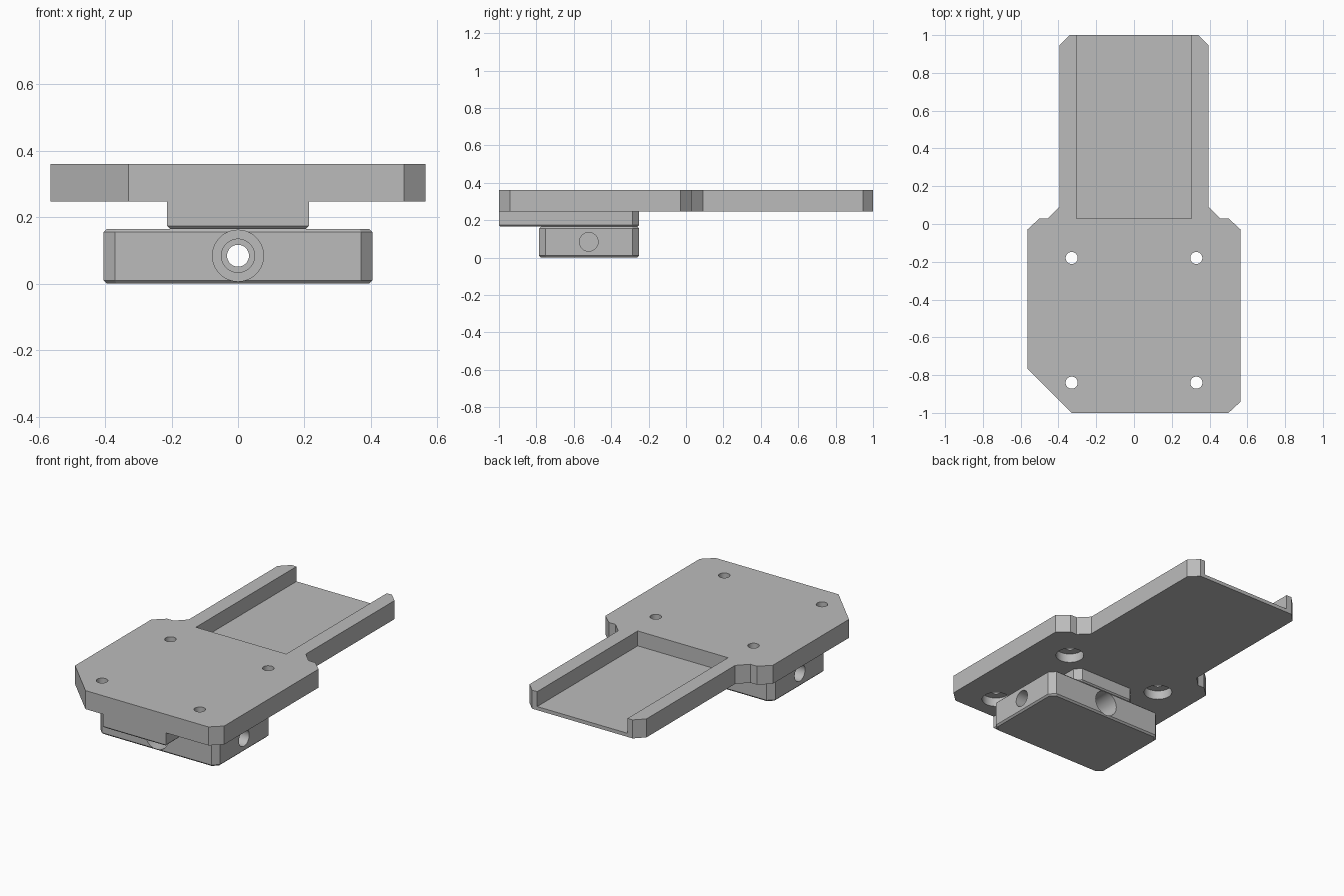
import bpy, bmesh, math
from mathutils import Matrix, Vector

cube = bpy.data.objects.get("Cube")
if cube:
    bpy.data.objects.remove(cube, do_unlink=True)

grey = bpy.data.materials.new("plain grey")
grey.use_nodes = True
colour = (0.5, 0.5, 0.5, 1)
grey.diffuse_color = colour
grey.node_tree.nodes["Principled BSDF"].inputs["Base Color"].default_value = colour


def finish(name, bm):
    mesh = bpy.data.meshes.new(name)
    bmesh.ops.recalc_face_normals(bm, faces=bm.faces)
    bm.to_mesh(mesh)
    bm.free()
    mesh.materials.append(grey)
    obj = bpy.data.objects.new(name, mesh)
    bpy.context.collection.objects.link(obj)
    return obj


def prism(name, outline, z0, z1, rims=(), bevel=0.01):
    """Extrude an outline upwards, chamfering the rims at the given heights."""
    bm = bmesh.new()
    base = bm.faces.new([bm.verts.new((x, y, z0)) for x, y in outline])
    top = bmesh.ops.extrude_face_region(bm, geom=[base], use_keep_orig=True)["geom"]
    bmesh.ops.translate(bm, vec=(0, 0, z1 - z0),
                        verts=[v for v in top if isinstance(v, bmesh.types.BMVert)])
    bmesh.ops.recalc_face_normals(bm, faces=bm.faces)
    edges = [e for e in bm.edges if any(all(abs(v.co.z - z) < 1e-5 for v in e.verts) for z in rims)]
    if edges:
        bmesh.ops.bevel(bm, geom=edges, offset=bevel, segments=1, affect='EDGES')
    return finish(name, bm)


def rod(start, end, radius):
    """Cylindrical cutter between two points."""
    a, b = Vector(start), Vector(end)
    turn = (b - a).to_track_quat('Z', 'Y').to_matrix().to_4x4()
    bm = bmesh.new()
    bmesh.ops.create_cone(bm, cap_ends=True, segments=48, radius1=radius, radius2=radius,
                          depth=(b - a).length, matrix=Matrix.Translation((a + b) / 2) @ turn)
    return finish("hole_cutter", bm)


def cut(obj, cutters):
    for cutter in cutters:
        mod = obj.modifiers.new("cut", 'BOOLEAN')
        mod.operation, mod.solver, mod.object = 'DIFFERENCE', 'EXACT', cutter
        cutter.hide_render = True
    bpy.context.view_layer.update()
    result = bpy.data.meshes.new_from_object(obj.evaluated_get(bpy.context.evaluated_depsgraph_get()))
    obj.modifiers.clear()
    obj.data = result
    for cutter in cutters:
        bpy.data.objects.remove(cutter, do_unlink=True)
    bpy.ops.object.select_all(action='DESELECT')
    obj.select_set(True)
    bpy.context.view_layer.objects.active = obj
    bpy.ops.object.shade_smooth_by_angle(angle=math.radians(20))


# Top plate: wide body with a narrower tongue and one large corner cut
bottom, top = 0.247, 0.36
side = [(0.565, -0.03), (0.5, 0.03), (0.455, 0.03), (0.395, 0.09), (0.395, 0.945), (0.34, 1)]
outline = [(-0.33, -1), (0.5, -1), (0.565, -0.94)] + side
outline += [(-x, y) for x, y in reversed(side)] + [(-0.565, -0.765)]
plate = prism("top_plate", outline, bottom, top)

# Open-ended pocket in the tongue and four counterbored screw holes
pocket = prism("pocket_cutter", [(-0.305, 0.03), (0.305, 0.03), (0.305, 1.1), (-0.305, 1.1)],
               bottom + 0.022, 0.5)
holes = [pocket]
for x in (-0.33, 0.33):
    for y in (-0.84, -0.18):
        holes += [rod((x, y, 0.2), (x, y, 0.4), 0.032),
                  rod((x, y, 0.2), (x, y, bottom + 0.055), 0.08)]
cut(plate, holes)

# Neck joining the plate and the clamp block
neck = prism("neck", [(-0.213, -1), (0.213, -1), (0.213, -0.285), (0.178, -0.25),
                      (-0.178, -0.25), (-0.213, -0.285)], 0.165, bottom + 0.003, (0.165,), 0.008)

# Clamp block with cut corners and chamfered rims
corner = [(0.37, -0.785), (0.405, -0.75), (0.405, -0.285), (0.37, -0.25)]
block = prism("clamp_block", corner + [(-x, y) for x, y in reversed(corner)], 0, 0.165, (0, 0.165))

# Stepped bore through the block and a blind hole in each side
z = 0.084
bores = [rod((0, -0.9, z), (0, -0.1, z), 0.033),
         rod((0, -0.9, z), (0, -0.6, z), 0.05),
         rod((0, -0.9, z), (0, -0.7, z), 0.077),
         rod((0, -0.4, z), (0, -0.1, z), 0.077)]
bores += [rod((s * 0.5, -0.52, z), (s * 0.22, -0.52, z), 0.05) for s in (-1, 1)]
cut(block, bores)
